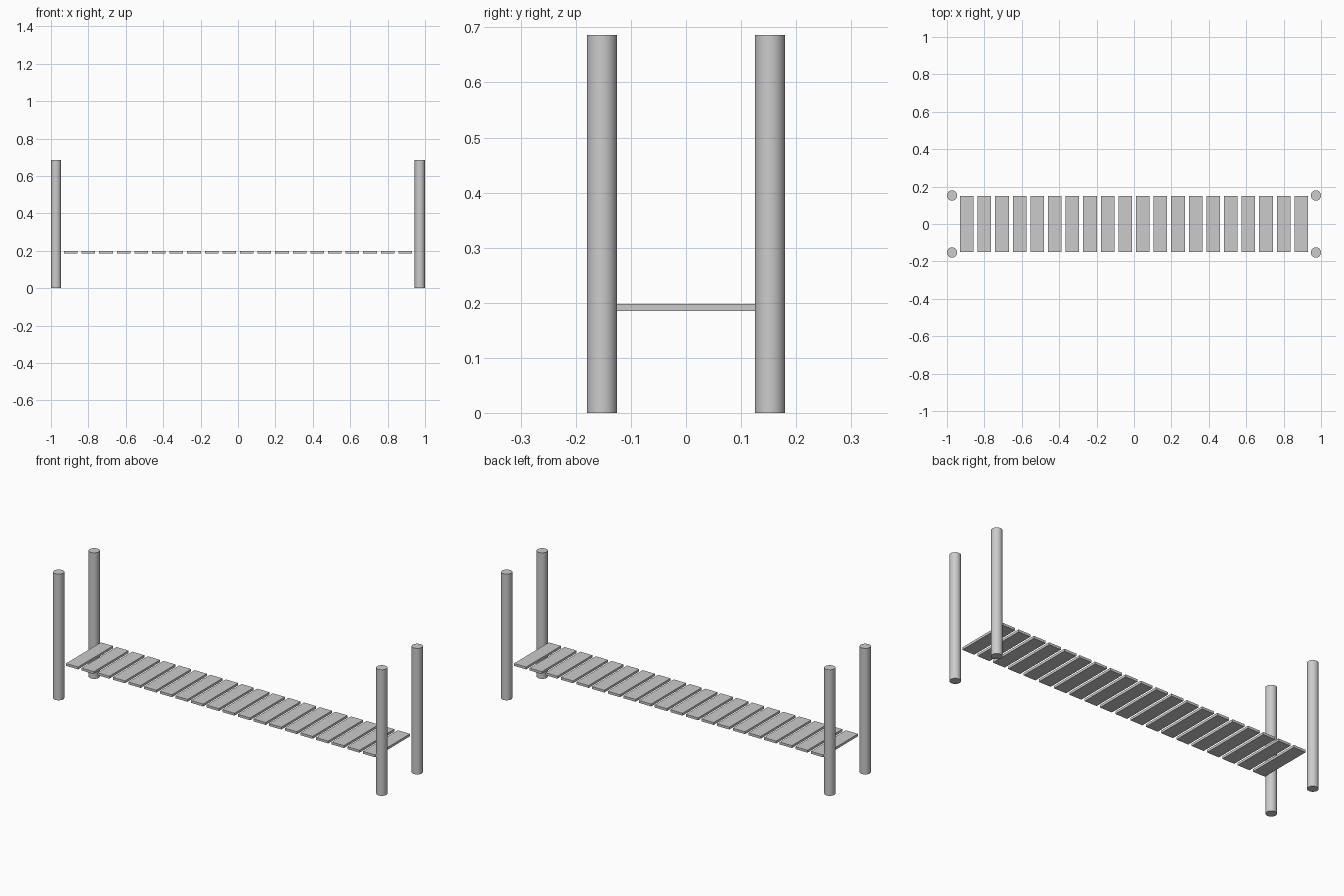
import bpy

if "Cube" in bpy.data.objects:
    bpy.data.objects.remove(bpy.data.objects["Cube"])

POST_R, POST_H = 0.0275, 0.686
POST_X, POST_Y = 0.9725, 0.1525
PLANKS, PLANK_END_X = 20, 0.894
PLANK_SIZE = (0.073, 0.30, 0.013)
PLANK_Z = 0.1915


def post(name, x, y):
    bpy.ops.mesh.primitive_cylinder_add(
        vertices=32, radius=POST_R, depth=POST_H, location=(x, y, POST_H / 2))
    bpy.context.object.name = name
    bpy.ops.object.shade_smooth_by_angle()


def plank(name, x):
    bpy.ops.mesh.primitive_cube_add(size=1, location=(x, 0, PLANK_Z))
    ob = bpy.context.object
    ob.name = name
    ob.scale = PLANK_SIZE
    bpy.ops.object.transform_apply(location=False, rotation=False, scale=True)


# Four corner posts
for side, sx in (("left", -1), ("right", 1)):
    for end, sy in (("front", -1), ("back", 1)):
        post(f"{end}_{side}_post", sx * POST_X, sy * POST_Y)

# Row of evenly spaced deck planks
for i in range(PLANKS):
    plank(f"deck_plank_{i + 1:02d}", -PLANK_END_X + 2 * PLANK_END_X * i / (PLANKS - 1))
